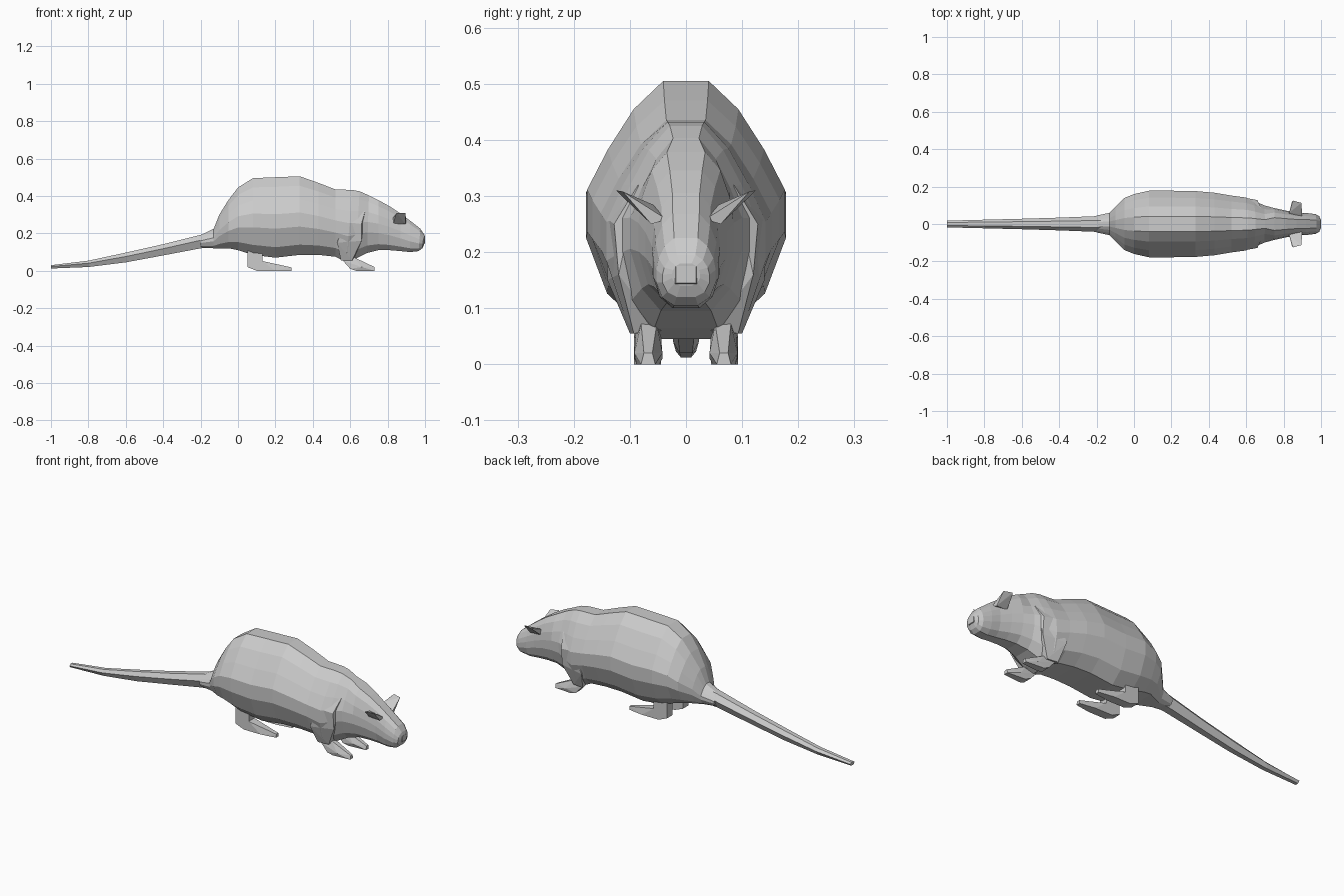
import bpy, bmesh


def make_object(name, bm, mirrored=False):
    bmesh.ops.recalc_face_normals(bm, faces=bm.faces)
    mesh = bpy.data.meshes.new(name)
    bm.to_mesh(mesh)
    bm.free()
    ob = bpy.data.objects.new(name, mesh)
    bpy.context.collection.objects.link(ob)
    if mirrored:
        mod = ob.modifiers.new("Mirror", 'MIRROR')
        mod.use_axis = (False, True, False)
        mod.use_mirror_merge = False
    return ob


def loft(name, rings):
    """Skin a list of equal-length closed point rings, capping both ends."""
    bm = bmesh.new()
    rows = [[bm.verts.new(p) for p in ring] for ring in rings]
    n = len(rows[0])
    for a, b in zip(rows, rows[1:]):
        for i in range(n):
            j = (i + 1) % n
            bm.faces.new((a[i], a[j], b[j], b[i]))
    bm.faces.new(rows[0])
    bm.faces.new(rows[-1])
    return make_object(name, bm)


def section(x, half_w, z0, z1, half_profile, lean=0.0):
    """Symmetric cross-section; lean shifts the top along x."""
    right = [(x + lean * v, half_w * u, z0 + (z1 - z0) * v) for u, v in half_profile]
    return right + [(px, -py, pz) for px, py, pz in reversed(right)]


def hull(name, points):
    """Faceted left part, mirrored to the right."""
    bm = bmesh.new()
    for p in points:
        bm.verts.new(p)
    res = bmesh.ops.convex_hull(bm, input=bm.verts)
    junk = {g for g in res["geom_interior"] + res["geom_unused"]
            if isinstance(g, bmesh.types.BMVert)}
    bmesh.ops.delete(bm, geom=list(junk), context='VERTS')
    bmesh.ops.dissolve_limit(bm, angle_limit=0.02, verts=bm.verts, edges=bm.edges)
    return make_object(name, bm, True)


TORSO = [(.23, 1), (.53, .88), (.79, .71), (1, .54), (1, .36), (.79, .13), (.45, 0)]
HEAD = [(.40, 1), (.72, .88), (.92, .70), (1, .53), (1, .34), (.80, .12), (.40, 0)]
TAIL = [(.45, 1), (1, .6), (.5, 0)]

# Torso, head and snout: x, half width, bottom, top, lean
torso = [
    (-.20, .045, .125, .19, 0), (-.13, .06, .12, .225, 0),
    (-.10, .09, .12, .30, 0), (-.05, .14, .12, .38, 0),
    (.00, .16, .11, .445, 0), (.08, .178, .085, .495, 0),
    (.20, .178, .07, .50, 0), (.33, .176, .085, .505, 0),
    (.43, .167, .085, .47, 0), (.52, .152, .075, .435, 0),
    (.58, .142, .045, .432, .03), (.63, .125, .065, .425, .02),
    (.69, .10, .095, .403, .01),
]
head = [
    (.75, .085, .11, .378, 0), (.81, .072, .11, .345, 0),
    (.87, .061, .105, .305, 0), (.92, .059, .10, .268, 0),
    (.965, .053, .105, .225, .01), (.985, .042, .12, .195, .01),
    (.995, .025, .14, .18, .005),
]
loft("body", [section(x, w, a, b, TORSO, l) for x, w, a, b, l in torso]
     + [section(x, w, a, b, HEAD, l) for x, w, a, b, l in head])

# Tail
tail = [(-1, .018, .012, .03), (-.8, .023, .02, .054), (-.6, .028, .045, .097),
        (-.4, .034, .082, .142), (-.2, .042, .12, .192), (-.08, .045, .13, .22)]
loft("tail", [section(x, w, a, b, TAIL) for x, w, a, b in tail])

# Ears: thin slanted plates
hull("ears", [
    (.83, .034, .262), (.90, .034, .258), (.83, .06, .252), (.895, .062, .25),
    (.83, .060, .285), (.885, .056, .275),
    (.85, .125, .31), (.895, .113, .308), (.845, .12, .305)])

# Hind legs and long hind feet
hull("hind_shanks", [(x, y, z) for y in (.045, .093)
                     for x, z in ((.05, .15), (.13, .15), (.13, .04), (.125, .003), (.05, .02))])
hull("hind_feet", [(x, y, z) for y in (.045, .093)
                   for x, z in ((.05, .02), (.10, 0), (.13, .052), (.20, 0))]
     + [(.285, .058, 0), (.285, .08, 0), (.285, .06, .018), (.285, .078, .018)])

# Front limbs tapering from the shoulder to the wrist
hull("forearms", [
    (.57, .10, .32), (.68, .085, .32), (.58, .142, .26), (.66, .128, .25),
    (.53, .14, .15), (.66, .12, .16), (.55, .10, .055), (.61, .093, .055),
    (.56, .045, .055), (.62, .045, .06), (.58, .04, .30)])

# Front paws
hull("front_paws", [
    (.56, .045, .055), (.56, .09, .055), (.60, .042, .01), (.60, .092, .01),
    (.62, .052, .072), (.62, .08, .072), (.66, .042, .02), (.66, .092, .02),
    (.63, .048, 0), (.63, .088, 0), (.73, .055, 0), (.73, .08, 0),
    (.73, .06, .02), (.73, .075, .02)])
# Nose tip
bm = bmesh.new()
bmesh.ops.create_cube(bm, size=1)
for v in bm.verts:
    front = v.co.x > 0
    v.co = (1.0 if front else .98, v.co.y * (.036 if front else .05),
            .16 + v.co.z * (.03 if front else .045))
make_object("nose", bm)
